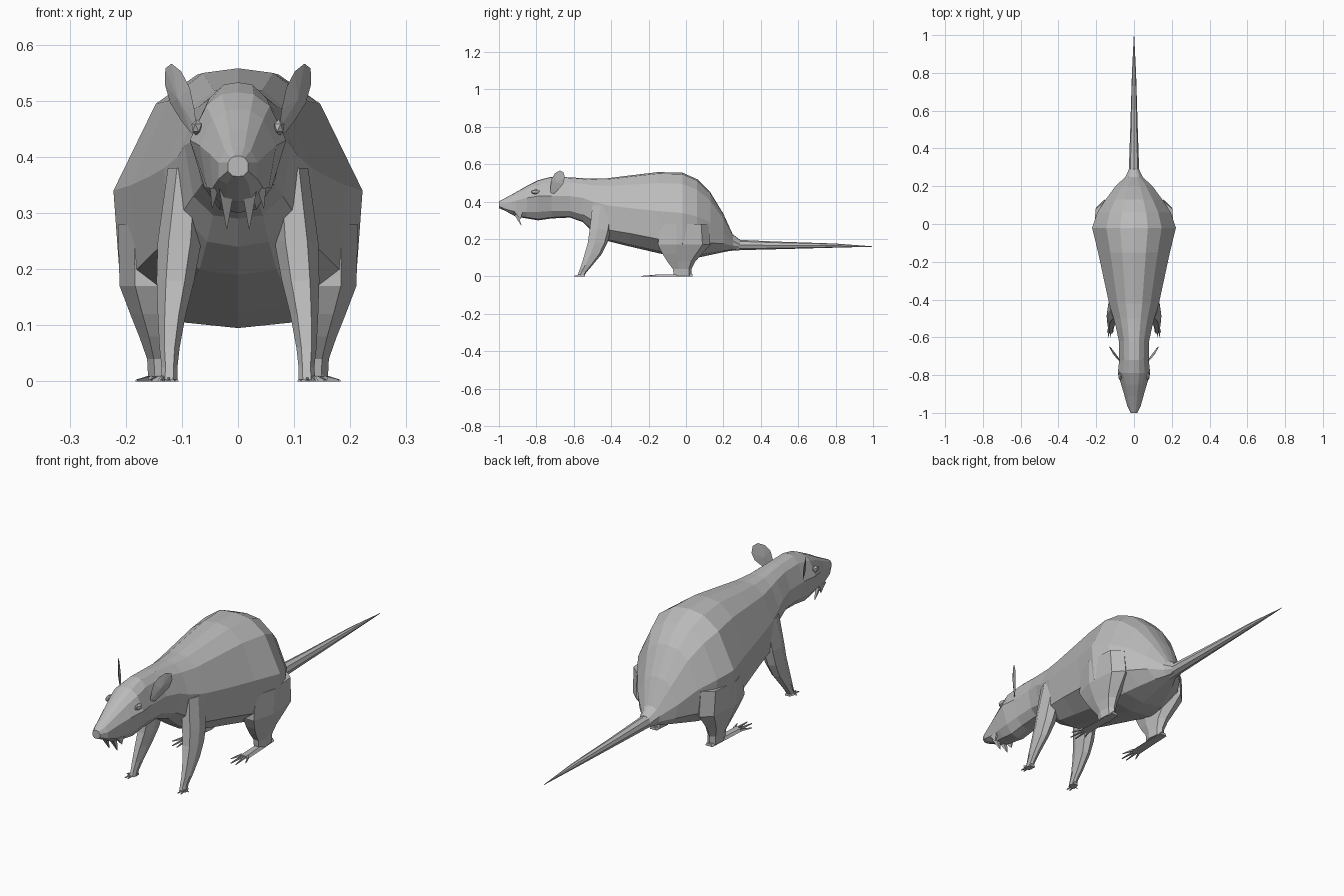
import bpy, bmesh, math
from mathutils import Vector

if "Cube" in bpy.data.objects:
    bpy.data.objects.remove(bpy.data.objects["Cube"])

fur = bpy.data.materials.new("grey fur")
fur.diffuse_color = (0.5, 0.5, 0.5, 1)
fur.use_nodes = True
fur.node_tree.nodes["Principled BSDF"].inputs["Base Color"].default_value = fur.diffuse_color


def finish(name, bm):
    bmesh.ops.remove_doubles(bm, verts=bm.verts, dist=0.0002)
    bmesh.ops.recalc_face_normals(bm, faces=bm.faces)
    me = bpy.data.meshes.new(name)
    bm.to_mesh(me)
    bm.free()
    me.materials.append(fur)
    ob = bpy.data.objects.new(name, me)
    bpy.context.collection.objects.link(ob)
    return ob


def loft_into(bm, rings):
    loops = [[bm.verts.new(p) for p in r] for r in rings]
    n = len(loops[0])
    for a, b in zip(loops, loops[1:]):
        for i in range(n):
            j = (i + 1) % n
            bm.faces.new((a[i], a[j], b[j], b[i]))
    bm.faces.new(loops[0])
    bm.faces.new(loops[-1])


def loft(name, rings):
    bm = bmesh.new()
    loft_into(bm, rings)
    return finish(name, bm)


def mirror(ob):
    ob.modifiers.new("mirror", 'MIRROR').use_axis[0] = True
    return ob


# Body and head: y, top, bottom, upper half width, its z, lower half width, its z
sections = [
    (-1.0, .402, .365, .018, .39, .018, .375),
    (-.965, .42, .35, .035, .39, .035, .36),
    (-.91, .45, .32, .05, .405, .045, .345),
    (-.85, .485, .31, .068, .42, .055, .345),
    (-.79, .515, .30, .086, .43, .06, .345),
    (-.72, .533, .31, .078, .43, .06, .35),
    (-.62, .53, .315, .08, .43, .065, .35),
    (-.55, .525, .29, .095, .42, .08, .33),
    (-.5, .523, .24, .108, .40, .10, .30),
    (-.42, .525, .19, .132, .38, .125, .25),
    (-.3, .54, .16, .158, .365, .15, .23),
    (-.15, .558, .125, .19, .35, .18, .20),
    (-.02, .555, .095, .222, .34, .21, .175),
    (.06, .52, .10, .195, .32, .185, .18),
    (.13, .45, .115, .15, .29, .14, .18),
    (.2, .335, .13, .098, .235, .09, .175),
    (.25, .225, .14, .045, .19, .042, .165),
    (.29, .195, .143, .027, .17, .025, .16)]


def body_ring(y, top, bot, w, zu, wl, zl):
    half = [(.33 * w, top - .04 * (top - zu)), (.66 * w, top - .28 * (top - zu)),
            (w, zu), (wl, zl), (.55 * wl, bot + .15 * (zl - bot))]
    pts = [(0, top)] + half + [(0, bot)] + [(-x, z) for x, z in reversed(half)]
    return [(x, y, z) for x, z in pts]


loft("body", [body_ring(*s) for s in sections])

# Tail: y, centre z, radius
tail = [(.24, .168, .031), (.3, .168, .027), (.5, .166, .02),
        (.8, .165, .011), (1.0, .16, .001)]
loft("tail", [[(r * math.sin(k * math.pi / 4), y, z + r * math.cos(k * math.pi / 4))
               for k in range(8)] for y, z, r in tail])


# Legs: z, inner x, outer x, front y, back y
def leg_ring(z, x0, x1, y0, y1):
    xm, ym = (x0 + x1) / 2, (y0 + y1) / 2
    a, b = (x1 - x0) / 2, (y1 - y0) / 2
    return [(xm + a * sx, ym + b * sy, z) for sx, sy in
            ((1, -.3), (.5, -1), (-.5, -1), (-1, -.3), (-.8, .7), (0, 1), (.8, .7))]


front = [(.38, .06, .125, -.5, -.38), (.25, .065, .143, -.515, -.40),
         (.18, .078, .145, -.525, -.42), (.12, .093, .143, -.542, -.45),
         (.06, .104, .14, -.56, -.50), (.025, .108, .136, -.573, -.53),
         (.003, .108, .138, -.58, -.545)]
mirror(loft("front_leg", [leg_ring(*s) for s in front]))

hind = [(.28, .10, .214, -.14, .12), (.17, .10, .211, -.15, .13),
        (.12, .105, .192, -.125, .085), (.08, .108, .176, -.10, .05),
        (.04, .113, .162, -.07, .03), (.003, .112, .16, -.065, .03)]
mirror(loft("hind_leg", [leg_ring(*s) for s in hind]))


# Feet: flat sole with tapering toes
def foot(name, x, heel, ball, tip, w, h, spread):
    bm = bmesh.new()

    def bar(xa, ya, wa, ha, xb, yb, wb, hb):
        loft_into(bm, [[(cx - cw, cy, 0), (cx + cw, cy, 0),
                        (cx + cw * .6, cy, ch), (cx - cw * .6, cy, ch)]
                       for cx, cy, cw, ch in ((xa, ya, wa, ha), (xb, yb, wb, hb))])
    bar(x, heel, w * .8, h, x + .006, ball, w, h * .8)
    for k in (-1, -.33, .33, 1):
        end = tip + .035 * (abs(k) > .5)
        bar(x + .006 + k * w * .7, ball + .01, w * .25, h * .8,
            x + .008 + k * spread, end, .002, .003)
    mirror(finish(name, bm))


foot("front_foot", .122, -.54, -.575, -.6, .016, .012, .022)
foot("hind_foot", .137, .035, -.165, -.24, .022, .012, .036)

# Ears: thin cupped leaves leaning outward and back
base, tip = Vector((.078, -.715, .445)), Vector((.124, -.665, .562))
side = Vector((.45, .8, -.35)).normalized()
out = (tip - base).cross(side).normalized()
rim = [(0, .010), (.25, .026), (.55, .038), (.82, .032), (1, .012)]
outline = [base.lerp(tip, t) + side * w for t, w in rim]
outline += [base.lerp(tip, t) - side * w for t, w in reversed(rim)]
bm = bmesh.new()
vs = [bm.verts.new(p) for p in outline]
for off in (.005, -.007):
    hub = bm.verts.new(base.lerp(tip, .5) + out * off)
    for i in range(len(vs)):
        bm.faces.new((vs[i], vs[(i + 1) % len(vs)], hub))
mirror(finish("ear", bm))

# Eyes: small faceted bulges
bm = bmesh.new()
bmesh.ops.create_icosphere(bm, subdivisions=1, radius=1)
for v in bm.verts:
    v.co = Vector((.073 + v.co.x * .011, -.805 + v.co.y * .024, .452 + v.co.z * .015))
mirror(finish("eye", bm))


# Teeth and cheek tufts: downward pointing spikes
def spike(name, x, y, z, w, d, tx, ty, tz):
    quad = [(x - w, y - d, z), (x + w, y - d, z), (x + w, y + d, z), (x - w, y + d, z)]
    end = [(tx + (p[0] - x) * .05, ty + (p[1] - y) * .05, tz) for p in quad]
    mirror(loft(name, [quad, end]))


spike("tooth", .02, -.915, .345, .014, .014, .02, -.88, .272)
spike("cheek_tuft", .042, -.895, .345, .008, .022, .046, -.885, .308)
